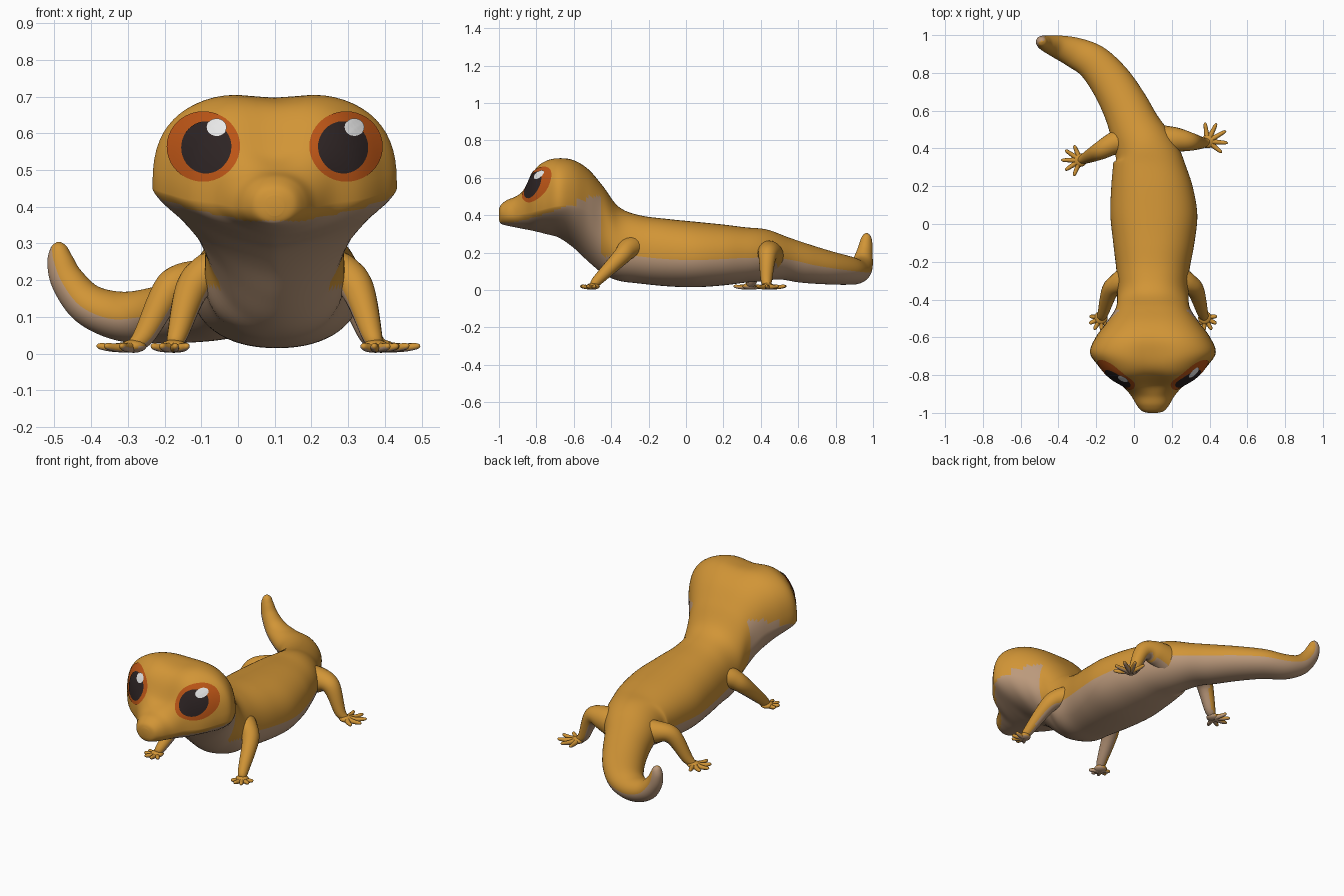
import bpy, bmesh, math
from mathutils import Vector
from mathutils.bvhtree import BVHTree

if "Cube" in bpy.data.objects:
    bpy.data.objects.remove(bpy.data.objects["Cube"])

CX = 0.1  # the head and chest are centred on this x


def material(name, rgb):
    m = bpy.data.materials.new(name)
    m.diffuse_color = (*rgb, 1)
    m.use_nodes = True
    m.node_tree.nodes["Principled BSDF"].inputs["Base Color"].default_value = m.diffuse_color
    return m


GOLD = material("golden skin", (0.64, 0.30, 0.037))
TAN = material("tan belly", (0.50, 0.32, 0.20))
ORANGE = material("orange iris", (0.50, 0.09, 0.008))
DARK = material("dark pupil", (0.026, 0.017, 0.017))
WHITE = material("white glint", (0.80, 0.80, 0.80))


def finish(name, bm, mats):
    me = bpy.data.meshes.new(name)
    bm.to_mesh(me)
    ob = bpy.data.objects.new(name, me)
    bpy.context.collection.objects.link(ob)
    for m in mats:
        me.materials.append(m)
    for p in me.polygons:
        p.use_smooth = True
    return ob


def spline(ctrl, steps):
    """Smooth interpolation through rows of numbers."""
    out, n = [], len(ctrl)
    for i in range(n - 1):
        a, b, c, d = (ctrl[max(0, min(n - 1, k))] for k in (i - 1, i, i + 1, i + 2))
        for s in range(steps):
            t = s / steps
            out.append([0.5 * (2 * q + (r - p) * t + (2 * p - 5 * q + 4 * r - w) * t * t
                        + (3 * q - p - 3 * r + w) * t ** 3) for p, q, r, w in zip(a, b, c, d)])
    out.append(list(ctrl[-1]))
    return out


def with_tangents(rows):
    """Row x,y,z,w,up,down,n_up,n_down gets its path direction appended."""
    out = []
    for i, r in enumerate(rows):
        a, b = rows[max(0, i - 1)], rows[min(len(rows) - 1, i + 1)]
        out.append((*r, *(Vector(b[:3]) - Vector(a[:3])).normalized()))
    return out


def loft(bm, rows, seg, tweak=None, paint=None):
    rings = []
    for x, y, z, w, up, dn, nu, nl, tx, ty, tz in rows:
        T = Vector((tx, ty, tz)).normalized()
        side = T.cross(Vector((0, 0, 1))).normalized()
        U = side.cross(T)
        ring = []
        for j in range(seg):
            t = 2 * math.pi * j / seg
            c, s = math.cos(t), math.sin(t)
            n, h = (nu, up) if s >= 0 else (nl, dn)
            p = Vector((x, y, z)) + side * math.copysign(w * abs(c) ** (2 / n), c) \
                + U * math.copysign(h * abs(s) ** (2 / n), s)
            ring.append(bm.verts.new(tweak(p, s) if tweak else p))
        rings.append(ring)
    for a, b in zip(rings, rings[1:]):
        for j in range(seg):
            k = (j + 1) % seg
            f = bm.faces.new((a[j], a[k], b[k], b[j]))
            if paint:
                s = math.sin(2 * math.pi * (j + 0.5) / seg)
                f.material_index = int(paint(f.calc_center_median(), s))
    bm.faces.new(rings[0])
    bm.faces.new(rings[-1])


# --- head, trunk and tail as one skin ---
# head: y, widest z, half width, top, bottom, lower roundness
head = [(-1.0, .405, .025, .43, .375, 2), (-.99, .405, .058, .455, .355, 2),
        (-.96, .40, .085, .48, .345, 2), (-.91, .40, .115, .507, .335, 1.9),
        (-.86, .41, .16, .57, .325, 1.7), (-.81, .42, .235, .66, .315, 1.55),
        (-.75, .435, .29, .702, .30, 1.45), (-.68, .45, .333, .714, .28, 1.45),
        (-.60, .45, .303, .70, .225, 1.5), (-.52, .42, .245, .645, .15, 1.6),
        (-.44, .34, .195, .55, .085, 1.9)]
# trunk: x, y, widest z, half width, top, bottom
trunk = [(.1, -.36, .22, .19, .445, .05), (.1, -.25, .20, .193, .40, .035),
         (.105, -.1, .185, .215, .38, .02), (.105, .05, .18, .23, .365, .015),
         (.095, .2, .185, .215, .35, .025), (.08, .32, .19, .19, .335, .04)]
# tail: x, y, z, half width, half height
tail = [(.05, .41, .185, .16, .14), (.0, .52, .17, .135, .115), (-.05, .63, .143, .122, .105),
        (-.125, .755, .12, .11, .09), (-.22, .86, .105, .095, .077), (-.32, .91, .102, .08, .067),
        (-.41, .94, .135, .06, .056), (-.465, .955, .20, .043, .046), (-.485, .963, .255, .033, .036),
        (-.488, .966, .29, .022, .022), (-.488, .967, .304, .005, .005)]
rows = [(CX, y, z, w, t - z, z - b, 2.7 if y > -.9 else 2.2, nl, 0, 1, 0) for y, z, w, t, b, nl in head]
rows += [(x, y, z, w, t - z, z - b, 2.2, 2.2, 0, 1, 0) for x, y, z, w, t, b in trunk]
rows += with_tangents([(x, y, z, w, h, h, 2, 2) for x, y, z, w, h in tail])


def brow_dip(p, s):
    """Sinks the skull between the eyes."""
    if s > 0 and p.y < -.45:
        d = .022 * math.exp(-((p.y + .72) / .12) ** 2) + .035 * math.exp(-((p.y + .84) / .05) ** 2)
        p.z -= d * s * math.exp(-((p.x - CX) / .09) ** 2)
    return p


jaw = [(-1.1, .365), (-.93, .36), (-.8, .39), (-.69, .43), (-.6, .46), (-.5, .50), (-.4, .50)]


def is_belly(c, s):
    if c.y > -.36:
        return s < -.1
    if c.y > -.46:
        return c.z < .185
    for (y0, z0), (y1, z1) in zip(jaw, jaw[1:]):
        if y0 <= c.y <= y1:
            return c.z < z0 + (z1 - z0) * (c.y - y0) / (y1 - y0)
    return False


bm = bmesh.new()
loft(bm, spline(rows, 6), 64, brow_dip, is_belly)
bmesh.ops.recalc_face_normals(bm, faces=bm.faces)
finish("body", bm, (GOLD, TAN))
skin = BVHTree.FromBMesh(bm)


# --- eyes: thin discs laid on the head surface ---
def eye_disc(name, x, z, rx, rz, lift, mat):
    e = bmesh.new()

    def on_skin(px, pz):
        hit = skin.ray_cast(Vector((px, -2, pz)), Vector((0, 1, 0)))
        if hit[0] is None or hit[0].y > -.6:
            hit = skin.find_nearest(Vector((px, -.75, pz)))
        n = hit[1] if hit[1].y < 0 else -hit[1]
        return e.verts.new(hit[0] + n * lift)

    n, steps = 40, 8
    mid = on_skin(x, z)
    prev = None
    for r in range(1, steps + 1):
        ring = [on_skin(x + rx * r / steps * math.cos(2 * math.pi * j / n),
                        z + rz * r / steps * math.sin(2 * math.pi * j / n)) for j in range(n)]
        for j in range(n):
            k = (j + 1) % n
            e.faces.new((prev[j], ring[j], ring[k], prev[k]) if prev else (mid, ring[j], ring[k]))
        prev = ring
    finish(name, e, (mat,))


for side, sx, gx in (("left", 1, .313), ("right", -1, -.056)):
    eye_disc(side + "_iris", CX + sx * .193, .563, .099, .095, .003, ORANGE)
    eye_disc(side + "_pupil", CX + sx * .184, .56, .067, .07, .0055, DARK)
    eye_disc(side + "_glint", gx, .613, .026, .023, .008, WHITE)


# --- legs with a flat palm and five fanned toes ---
def tube(bm, pts, radii, seg, steps):
    rows = [(*p, r, r, r, 2, 2) for p, r in zip(pts, radii)]
    loft(bm, spline(with_tangents(rows), steps), seg)


def leg(name, pts, radii, palm, heading, toe, mirror=False):
    if mirror:
        pts = [(2 * CX - x, y, z) for x, y, z in pts]
        palm, heading = (2 * CX - palm[0], palm[1]), 180 - heading
    bm = bmesh.new()
    tube(bm, pts + [(*palm, .022)], radii + [.018], 20, 6)
    ball = bmesh.ops.create_uvsphere(bm, u_segments=16, v_segments=8, radius=1)["verts"]
    for v in ball:
        v.co = Vector((palm[0] + v.co.x * .036, palm[1] + v.co.y * .036, .02 + v.co.z * .018))
    for off, k in ((-68, .85), (-34, .95), (0, 1), (34, .95), (68, .9)):
        a = math.radians(heading + off)
        path = [(palm[0] + toe * k * d * math.cos(a), palm[1] + toe * k * d * math.sin(a), z)
                for d, z in ((.1, .018), (.55, .016), (.9, .02), (1, .022))]
        tube(bm, path, [.016, .012, .009, .003], 10, 3)
    bmesh.ops.recalc_face_normals(bm, faces=bm.faces)
    inward = 1 if palm[0] < CX else -1
    for f in bm.faces:
        f.material_index = int(f.normal.x * inward * .45 - f.normal.z * .85 > .5)
    finish(name, bm, (GOLD, TAN))


for side, flip in (("right", False), ("left", True)):
    leg("front_leg_" + side, [(-.03, -.28, .23), (-.085, -.315, .215), (-.128, -.355, .17), (-.165, -.475, .05)],
        [.065, .055, .045, .028], (-.175, -.497), 240, .072, flip)
leg("back_leg_right", [(-.02, .45, .18), (-.11, .425, .195), (-.185, .385, .175), (-.255, .35, .05)],
    [.08, .06, .047, .03], (-.285, .338), 180, .1)
leg("back_leg_left", [(.14, .44, .18), (.23, .445, .195), (.305, .435, .175), (.36, .43, .05)],
    [.085, .065, .047, .03], (.39, .437), 30, .112)
